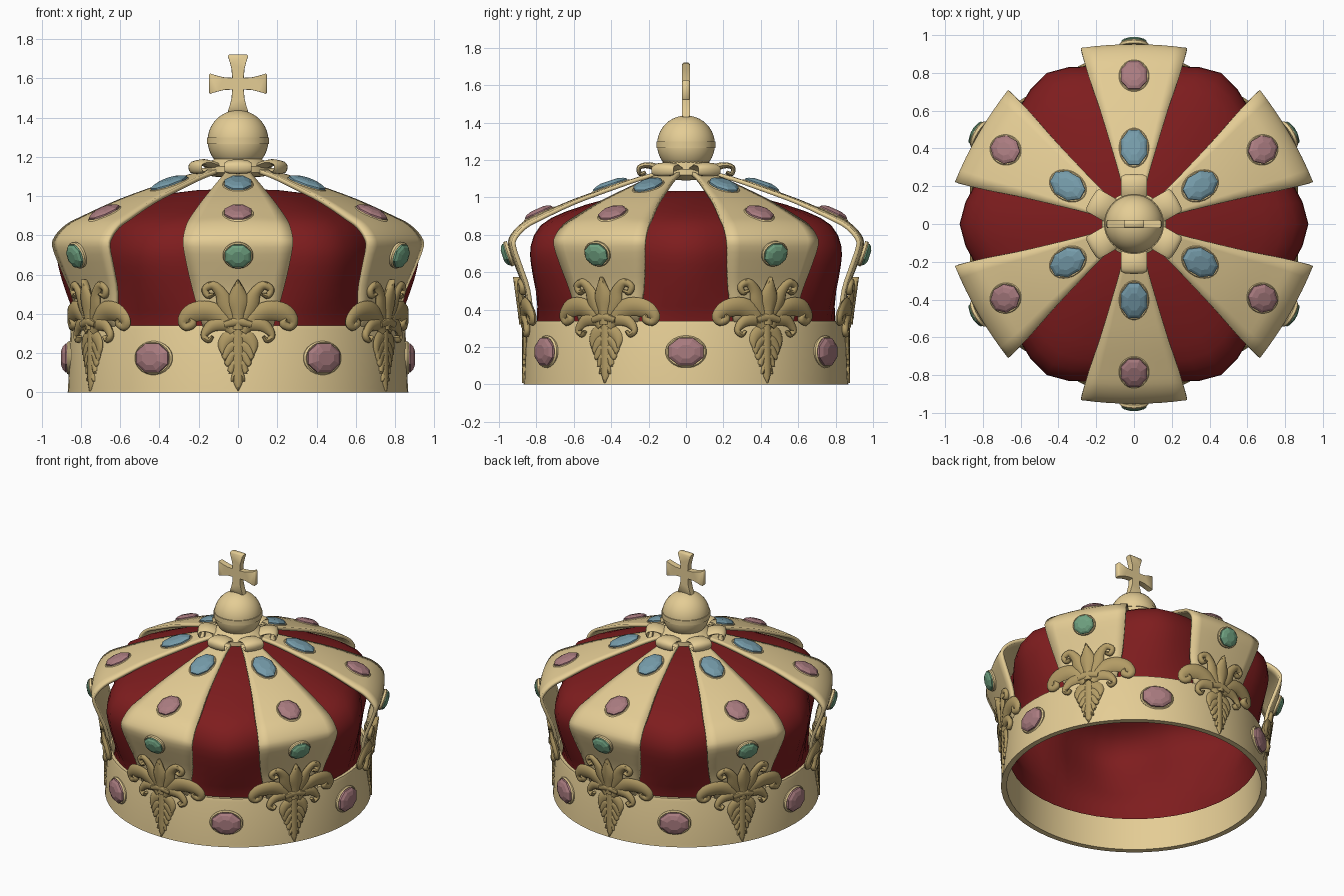
import bpy, bmesh, math
from mathutils import Vector, Matrix

if "Cube" in bpy.data.objects:
    bpy.data.objects.remove(bpy.data.objects["Cube"])

def material(name, rgb):
    m = bpy.data.materials.new(name)
    m.diffuse_color = (*rgb, 1)
    m.use_nodes = True
    m.node_tree.nodes["Principled BSDF"].inputs["Base Color"].default_value = m.diffuse_color
    return m

GOLD = material("light gold", (0.78, 0.61, 0.30))
DARK = material("old gold", (0.45, 0.33, 0.13))
RED = material("red velvet", (0.21, 0.012, 0.013))
ROSE = material("rose gem", (0.40, 0.20, 0.215))
GREEN = material("green gem", (0.16, 0.36, 0.22))
BLUE = material("blue gem", (0.18, 0.33, 0.40))
ARCH_ANGLES = [math.radians(30 + 60 * i) for i in range(6)]
LOBE_ANGLES = [math.radians(60 * i) for i in range(6)]

def finish(name, bm, mat, smooth=35):
    bmesh.ops.recalc_face_normals(bm, faces=bm.faces)
    me = bpy.data.meshes.new(name)
    bm.to_mesh(me)
    bm.free()
    me.materials.append(mat)
    ob = bpy.data.objects.new(name, me)
    bpy.context.collection.objects.link(ob)
    if smooth:
        bpy.ops.object.select_all(action='DESELECT')
        ob.select_set(True)
        bpy.context.view_layer.objects.active = ob
        bpy.ops.object.shade_smooth_by_angle(angle=math.radians(smooth))
    return ob

def polar(r, a, z):
    return Vector((r * math.cos(a), r * math.sin(a), z))

def catmull(pts, n=4):
    """Smooth interpolation through tuples of any size."""
    P = [Vector(p) for p in pts]
    P = [2 * P[0] - P[1]] + P + [2 * P[-1] - P[-2]]
    out = []
    for i in range(1, len(P) - 2):
        a, b, c, d = P[i - 1:i + 3]
        for k in range(n):
            t = k / n
            out.append(0.5 * (2 * b + (c - a) * t + (2 * a - 5 * b + 4 * c - d) * t**2
                              + (3 * b - a - 3 * c + d) * t**3))
    return out + [P[-2]]

def skin(bm, rings, closed=True, caps=False):
    rows = [[bm.verts.new(p) for p in ring] for ring in rings]
    n = len(rows[0])
    for r0, r1 in zip(rows, rows[1:]):
        for i in range(n if closed else n - 1):
            j = (i + 1) % n
            bm.faces.new((r0[i], r0[j], r1[j], r1[i]))
    if caps:
        bm.faces.new(rows[0])
        bm.faces.new(rows[-1])
    return rows

def lathe(name, profile, mat, n=64, lobe=None, closed=False):
    """Revolve (r, z) points; lobe(a, z) scales the radius."""
    bm = bmesh.new()
    if closed:
        profile = profile + profile[:1]
    skin(bm, [[polar(r * (lobe(2 * math.pi * i / n, z) if lobe else 1), 2 * math.pi * i / n, z)
               for i in range(n)] for r, z in profile])
    bmesh.ops.remove_doubles(bm, verts=bm.verts, dist=1e-5)
    return finish(name, bm, mat)

def sweep(bm, pts, depth, place, d0=0.0, n=8):
    """Elliptical sweep along (x, z, half width), mapped by place(x, z, out)."""
    path = catmull(pts)
    rings = []
    for i, p in enumerate(path):
        t = path[min(i + 1, len(path) - 1)] - path[max(i - 1, 0)]
        l = math.hypot(t.x, t.y) or 1
        px, pz, w = -t.y / l, t.x / l, max(p.z, 0.002)
        ring = []
        for k in range(n):
            a = 2 * math.pi * k / n
            o = w * math.cos(a)
            ring.append(place(p.x + px * o, p.y + pz * o, d0 + depth * math.sin(a)))
        rings.append(ring)
    skin(bm, rings, caps=True)

# Band with a barely flared foot
lathe("band", [(0.83, 0), (0.868, 0), (0.866, 0.02), (0.853, 0.32),
               (0.847, 0.34), (0.825, 0.34)], GOLD, closed=True)

# Velvet cap, six lobes swelling between the arches
def lobe(a, z):
    k = max(0, 1 - ((z - 0.72) / 0.4) ** 2)
    ridge = 1 - abs((a / math.radians(60) + 0.5) % 1 - 0.5) * 2
    return 1 + 0.15 * k * (0.5 * ridge + 0.25 + 0.25 * math.cos(6 * a))
cap_profile = [(0.815, 0.22), (0.797, 0.34), (0.79, 0.5), (0.80, 0.64), (0.80, 0.74),
               (0.755, 0.85), (0.63, 0.925), (0.41, 0.995), (0.2, 1.03), (0, 1.035)]
lathe("velvet_cap", [tuple(p) for p in catmull(cap_profile, 2)], RED, 48, lobe)

# Arches: wide tapering straps, slightly curved across (r, z, half width)
ARCH = catmull([(0.83, 0.335, 0.18), (0.855, 0.5, 0.225), (0.898, 0.62, 0.255),
                (0.94, 0.74, 0.278), (0.925, 0.80, 0.277), (0.865, 0.86, 0.262),
                (0.78, 0.902, 0.238), (0.6, 0.98, 0.178), (0.4, 1.05, 0.118),
                (0.25, 1.10, 0.075), (0.12, 1.135, 0.045)], 3)

def arch_normal(i):
    t = ARCH[min(i + 1, len(ARCH) - 1)] - ARCH[max(i - 1, 0)]
    return Vector((t.y, -t.x)).normalized()

for a in ARCH_ANGLES:
    bm = bmesh.new()
    side = polar(1, a + math.pi / 2, 0)
    rings = []
    for i, p in enumerate(ARCH):
        nrm = arch_normal(i)
        ring = []
        for k in range(-4, 5):
            s = k / 4
            sag = -0.25 * p.z ** 2 * s * s
            ring.append(polar(p.x + nrm.x * sag, a, p.y + nrm.y * sag) + side * (p.z * s))
        rings.append(ring)
    skin(bm, rings, closed=False)
    ob = finish("arch", bm, GOLD)
    mod = ob.modifiers.new("thickness", 'SOLIDIFY')
    mod.thickness, mod.offset = 0.022, 0

# Faceted gems in oval settings
def oval(w, h, d, n, turn=0.0):
    return [Vector((w * math.cos(2 * math.pi * (k + turn) / n),
                    h * math.sin(2 * math.pi * (k + turn) / n), d)) for k in range(n)]

def gem(name, pos, normal, side, w, h, depth, mat):
    up = normal.cross(side).normalized()
    M = Matrix((side, up, normal)).transposed().to_4x4()
    M.translation = pos
    for part, m, n, rings in (
            (name + "_setting", GOLD, 24, [(1.1, -0.3), (1.14, 0.1), (1.06, 0.3), (0.95, 0.2)]),
            (name, mat, 8, [(1.04, 0.0), (1.04, 0.5), (0.85, 0.78), (0.5, 1.0)])):
        bm = bmesh.new()
        skin(bm, [oval(w * s, h * s, depth * d, n, 0.5) for s, d in rings], caps=True)
        bmesh.ops.transform(bm, matrix=M, verts=bm.verts)
        finish(part, bm, m, 35 if n > 8 else 0)

for a in LOBE_ANGLES:
    gem("band_gem", polar(0.857, a, 0.175), polar(1, a, 0), polar(1, a + math.pi / 2, 0),
        0.097, 0.076, 0.045, ROSE)
for a in ARCH_ANGLES:
    side = polar(1, a + math.pi / 2, 0)
    for name, z, w, h, mat in (("green_gem", 0.70, 0.068, 0.062, GREEN),
                               ("rose_gem", 0.905, 0.072, 0.083, ROSE),
                               ("blue_gem", 1.052, 0.071, 0.1, BLUE)):
        i = min(range(len(ARCH)), key=lambda k: abs(ARCH[k].y - z))
        p, nrm = ARCH[i], arch_normal(i)
        lift = 0.018 if mat is GREEN else 0.004
        gem(name, polar(p.x + nrm.x * lift, a, p.y + nrm.y * lift),
            polar(nrm.x, a, nrm.y), side, w, h, 0.036, mat)

# Lily ornaments wrapped on the band: (x, z, half width), thickness, offset
SIDES = [
    # big outer scroll
    ([(0.02, 0.31, .03), (0.07, 0.375, .045), (0.15, 0.415, .05), (0.235, 0.405, .048),
      (0.285, 0.365, .032), (0.27, 0.335, .022), (0.235, 0.35, .022), (0.245, 0.375, .012)], 0.02, 0.006),
    # upper curl beside the centre petal
    ([(0.02, 0.36, .03), (0.06, 0.44, .042), (0.085, 0.505, .03), (0.125, 0.545, .022),
      (0.165, 0.525, .018), (0.15, 0.492, .016), (0.12, 0.50, .008)], 0.018, 0.008),
    # small lower curl
    ([(0.01, 0.34, .03), (0.08, 0.35, .034), (0.14, 0.335, .03), (0.175, 0.29, .018),
      (0.15, 0.265, .014), (0.13, 0.285, .008)], 0.018, 0.01),
]
# drooping leaflets down the hanging stem
for i in range(5):
    z, s = 0.29 - 0.045 * i, 1 - 0.16 * i
    SIDES.append(([(0.0, z, .018), (0.045 * s, z - 0.01, .036 * s), (0.075 * s, z - 0.05, .03 * s),
                   (0.08 * s, z - 0.10 * s, .003)], 0.014, 0.004))
CENTRE = [
    ([(0, 0.32, .03), (0, 0.39, .034), (0, 0.46, .052), (0, 0.52, .034), (0, 0.575, .003)], 0.022, 0.014),
    ([(0, 0.37, .02), (0, 0.28, .03), (0, 0.15, .028), (0, 0.06, .026), (0, 0.008, .003)], 0.015, 0.006),
    ([(-0.07, 0.345, .018), (0, 0.36, .026), (0.07, 0.345, .018)], 0.02, 0.018),
]
for a in ARCH_ANGLES:
    bm = bmesh.new()
    def wrap(x, z, d, m=1):
        lean = 0.03 * max(0, (z - 0.34) / 0.22)
        return polar(0.857 + lean + d, a + m * x / 0.87, z)
    for pts, depth, d0 in CENTRE:
        sweep(bm, pts, depth, wrap, d0)
    for m in (1, -1):
        for pts, depth, d0 in SIDES:
            sweep(bm, pts, depth, lambda x, z, d: wrap(x, z, d, m), d0)
    finish("lily_ornament", bm, DARK, 50)

# Scrolls where the arches meet
for a in ARCH_ANGLES:
    bm = bmesh.new()
    side = polar(1, a + math.pi / 2, 0)
    sweep(bm, [(0.10, 1.13, .018), (0.16, 1.16, .02), (0.21, 1.172, .016), (0.25, 1.16, .013),
               (0.245, 1.125, .012), (0.215, 1.135, .01)], 0.068,
          lambda r, z, d: polar(r, a, z) + side * d)
    finish("top_scroll", bm, GOLD, 50)

# Collar, orb and its belt
lathe("collar", [(0, 1.09), (0.13, 1.10), (0.17, 1.12), (0.17, 1.15), (0.12, 1.19), (0, 1.19)], GOLD, 32)
lathe("orb", [(0.155 * math.sin(math.pi * i / 20), 1.283 - 0.155 * math.cos(math.pi * i / 20))
              for i in range(21)], GOLD, 40)
lathe("orb_belt", [(0.145, 1.265), (0.159, 1.265), (0.159, 1.30), (0.145, 1.30)], GOLD, 40, closed=True)

# Cross with four flared arms
bm = bmesh.new()
arm = [(0.03, 0.03), (0.033, 0.075), (0.042, 0.11), (0.052, 0.142), (0.046, 0.148),
       (-0.046, 0.148), (-0.052, 0.142), (-0.042, 0.11), (-0.033, 0.075)]
outline = []
for q in range(4):
    c, s = round(math.cos(q * math.pi / 2)), round(math.sin(q * math.pi / 2))
    outline += [(x * c - z * s, x * s + z * c) for x, z in arm]
skin(bm, [[Vector((x * k, y, 1.573 + z * k)) for x, z in outline]
          for y, k in ((-0.021, 0.95), (-0.013, 1), (0.013, 1), (0.021, 0.95))], caps=True)
finish("cross", bm, GOLD, 50)
